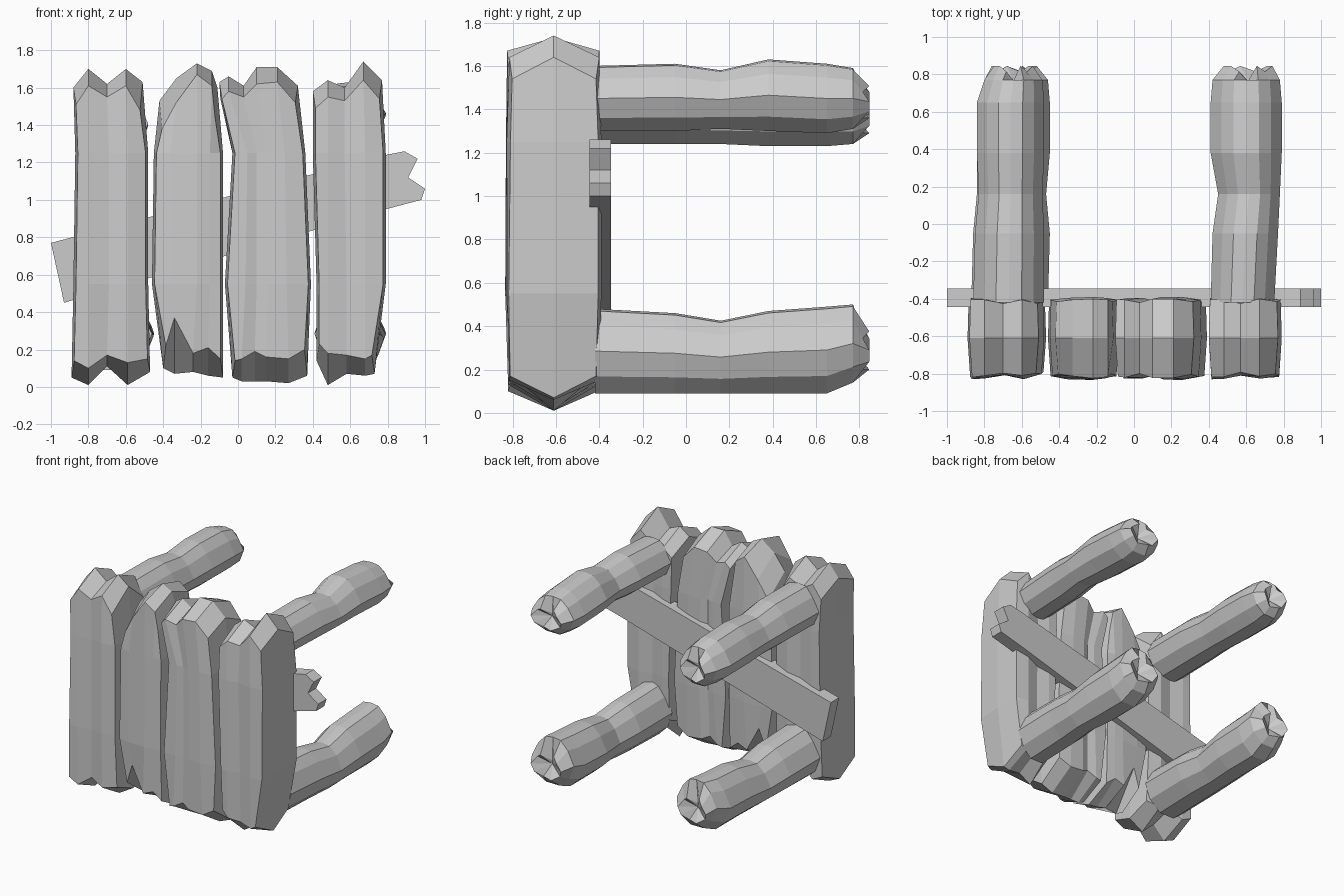
import bpy, bmesh, random

if "Cube" in bpy.data.objects:
    bpy.data.objects.remove(bpy.data.objects["Cube"])

random.seed(4)


def finish(bm, name):
    bmesh.ops.recalc_face_normals(bm, faces=bm.faces)
    mesh = bpy.data.meshes.new(name)
    bm.to_mesh(mesh)
    bm.free()
    obj = bpy.data.objects.new(name, mesh)
    bpy.context.collection.objects.link(obj)
    return obj


def bridge(bm, a, b):
    n = len(a)
    for i in range(n):
        j = (i + 1) % n
        bm.faces.new((a[i], a[j], b[j], b[i]))


# Upright plank: y-z loops lofted across x, with ridged jagged ends.
# Column: x at bottom, lower, upper, top; lowest z, highest z; depth change;
# optional bottom and top bevel heights
def plank(name, columns, y0=-0.61, depth=0.215):
    bm = bmesh.new()
    rings, spines = [], []
    for k, (xb, xl, xu, xt, zb, zt, dd, *bev) in enumerate(columns):
        cb, ct = bev or (.09, .09)
        d = depth + dd
        # Outer columns are pulled in, leaving a bulging spine on the side
        s = 1 if k == 0 else -1 if k == len(columns) - 1 else 0
        side = [(xb, d - 0.01, zb + cb), (xl, d, 0.55),
                (xu, d, 1.25), (xt, d - 0.01, zt - ct)]
        pts = [(xb, y0, zb)]
        pts += [(x + .014 * s, y0 - w + random.uniform(-.006, .006), z) for x, w, z in side]
        pts += [(xt, y0, zt)]
        pts += [(x + .006 * s, y0 + w, z) for x, w, z in reversed(side)]
        rings.append([bm.verts.new(p) for p in pts])
        if s:
            spines.append([bm.verts.new((x, y0, z)) for x, z in ((xl, .55), (xu, 1.25))])
    for a, b in zip(rings, rings[1:]):
        bridge(bm, a, b)
    for r, (lo, up) in zip((rings[0], rings[-1]), spines):
        for a, b, c, d in ((1, 2, 3, 4), (9, 8, 7, 6)):
            bm.faces.new((r[0], r[a], r[b], lo))
            bm.faces.new((lo, r[b], r[c], up))
            bm.faces.new((up, r[c], r[d], r[5]))
    return finish(bm, name)


plank("plank_1", [
    (-.89, -.88, -.87, -.88, .05, 1.60, 0),
    (-.80, -.80, -.80, -.80, .01, 1.70, 0),
    (-.70, -.69, -.69, -.70, .11, 1.62, -.02, .06, .07),
    (-.59, -.59, -.59, -.60, .01, 1.70, 0, .12, .09),
    (-.47, -.48, -.48, -.51, .08, 1.63, -.02, .07, .15)])
plank("plank_2", [
    (-.40, -.46, -.45, -.42, .10, 1.53, -.01, .12, .15),
    (-.34, -.36, -.36, -.33, .07, 1.65, 0, .30, .13),
    (-.24, -.22, -.22, -.22, .08, 1.73, .005, .10, .06),
    (-.16, -.15, -.15, -.14, .06, 1.69, 0, .15, .08),
    (-.08, -.08, -.08, -.11, .05, 1.60, -.01, .10, .15)])
plank("plank_3", [
    (-.03, -.07, -.03, -.10, .05, 1.63, 0),
    (.02, .04, .05, -.05, .03, 1.66, 0, .12, .08),
    (.09, .10, .10, .03, .03, 1.61, -.015, .16, .06),
    (.15, .16, .15, .10, .03, 1.71, .005, .13, .09),
    (.27, .26, .25, .21, .02, 1.71, .005, .13, .08),
    (.37, .39, .36, .32, .06, 1.61, -.01, .14, .09)])
plank("plank_4", [
    (.42, .42, .40, .40, .14, 1.58, 0),
    (.48, .48, .48, .48, .01, 1.64, 0, .17, .09),
    (.58, .58, .57, .57, .07, 1.60, -.02, .10, .07),
    (.68, .68, .68, .67, .06, 1.74, .005, .09, .10),
    (.73, .79, .79, .77, .07, 1.64, -.01, .10, .10)])

# Log cross-section: narrow bottom, pointed sides, narrower top with mid line
section = [(-.32, -1), (.32, -1), (.78, -.6), (1, 0), (.7, .6), (.36, .95),
           (0, 1), (-.36, .95), (-.7, .6), (-1, 0), (-.78, -.6)]


# Log running back from the planks, with a splintered tip split from above.
# Station: y, left x, right x, bottom z, top z
def log(name, stations):
    bm = bmesh.new()
    rings = []
    for s, (y, xl, xr, zb, zt) in enumerate(stations):
        last = s == len(stations) - 1
        ring = []
        for i, (u, v) in enumerate(section):
            jag = 0
            if last:
                jag = -.08 if i == 6 else -.03 * (i % 3 == 1)
                v = .3 if i == 6 else v
            ring.append(bm.verts.new(((xl + xr) / 2 + (xr - xl) / 2 * u, y + jag,
                                      (zb + zt) / 2 + (zt - zb) / 2 * v)))
        rings.append(ring)
    for a, b in zip(rings, rings[1:]):
        bridge(bm, a, b)
    bm.faces.new(rings[0])
    # Sunken, split centre of the tip
    y, xl, xr, zb, zt = stations[-1]
    tip = bm.verts.new(((xl + xr) / 2, y - .08, (zb + zt) / 2))
    r = rings[-1]
    for i in range(len(r)):
        bm.faces.new((r[i], r[(i + 1) % len(r)], tip))
    return finish(bm, name)


lower_left_x = [(-.87, -.46), (-.86, -.45), (-.84, -.47), (-.84, -.45), (-.84, -.45), (-.80, -.46), (-.76, -.52)]
upper_left_x = [(-.86, -.48), (-.85, -.48), (-.83, -.49), (-.84, -.48), (-.84, -.48), (-.80, -.49), (-.75, -.54)]
right_x = [(.41, .75), (.42, .77), (.45, .78), (.41, .79), (.41, .79), (.42, .78), (.48, .74)]
ys = [-.42, -.05, .16, .38, .65, .77, .845]
lower_z = [(.09, .48), (.09, .46), (.09, .425), (.09, .47), (.09, .49), (.14, .50), (.20, .38)]
upper_z = [(1.30, 1.60), (1.30, 1.61), (1.31, 1.58), (1.30, 1.63), (1.29, 1.61), (1.31, 1.59), (1.36, 1.51)]
upper_left_z = [(1.24, 1.58), (1.24, 1.58), (1.24, 1.55), (1.23, 1.57), (1.23, 1.56), (1.24, 1.53), (1.29, 1.46)]
for name, xs, zs in (("lower_left_log", lower_left_x, lower_z),
                     ("lower_right_log", right_x, lower_z),
                     ("upper_left_log", upper_left_x, upper_left_z),
                     ("upper_right_log", right_x, upper_z)):
    log(name, [(y, *x, *z) for y, x, z in zip(ys, xs, zs)])

# Slanted brace board behind the planks, with a notched right end
outline = [(-1, .77), (-.93, .45), (.79, .95), (.98, 1.0), (1, 1.06),
           (.91, 1.12), (.96, 1.22), (.89, 1.26), (.79, 1.24)]
bm = bmesh.new()
front = [bm.verts.new((x, -.445, z)) for x, z in outline]
back = [bm.verts.new((x, -.345, z)) for x, z in outline]
bm.faces.new(front)
bm.faces.new(back)
bridge(bm, front, back)
finish(bm, "brace_board")
